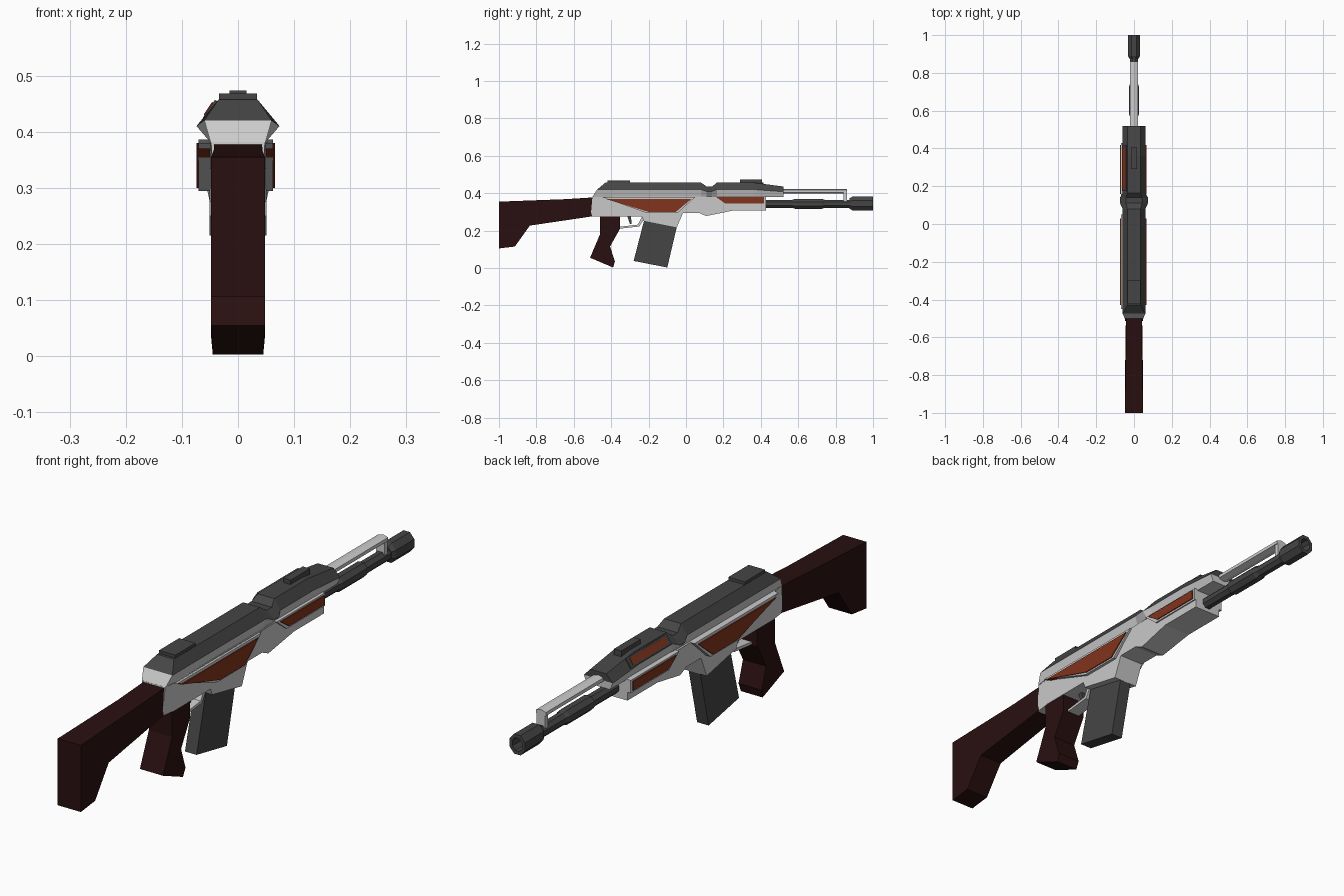
import bpy, bmesh, math

if "Cube" in bpy.data.objects:
    bpy.data.objects.remove(bpy.data.objects["Cube"])


def material(name, rgb):
    m = bpy.data.materials.new(name)
    m.diffuse_color = (*rgb, 1)
    m.use_nodes = True
    m.node_tree.nodes["Principled BSDF"].inputs["Base Color"].default_value = m.diffuse_color
    return m


DARK = material("dark_metal", (0.06, 0.06, 0.06))
LIGHT = material("light_metal", (0.55, 0.55, 0.55))
WOOD = material("dark_wood", (0.022, 0.005, 0.005))
RED = material("rust_red", (0.22, 0.035, 0.012))


def loft(name, rings, mat):
    """Skin equal-length rings of (x, y, z) points and cap both ends."""
    bm = bmesh.new()
    rows = [[bm.verts.new(p) for p in ring] for ring in rings]
    n = len(rows[0])
    for a, b in zip(rows, rows[1:]):
        for i in range(n):
            j = (i + 1) % n
            bm.faces.new((a[i], a[j], b[j], b[i]))
    bm.faces.new(rows[0])
    bm.faces.new(rows[-1])
    bmesh.ops.recalc_face_normals(bm, faces=bm.faces)
    me = bpy.data.meshes.new(name)
    bm.to_mesh(me)
    bm.free()
    me.materials.append(mat)
    ob = bpy.data.objects.new(name, me)
    bpy.context.collection.objects.link(ob)
    return ob


def prism(name, profile, width, mat):
    """Extrude a (y, z) side profile across x; width is a number or f(y, z)."""
    w = width if callable(width) else (lambda y, z: width)
    return loft(name, [[(s * w(y, z), y, z) for y, z in profile] for s in (-1, 1)], mat)


def slab(name, profile, x0, x1, mat):
    return loft(name, [[(x, y, z) for y, z in profile] for x in (x0, x1)], mat)


def box(name, y0, y1, z0, z1, half, mat):
    return prism(name, [(y0, z0), (y1, z0), (y1, z1), (y0, z1)], half, mat)


def tube(name, steps, z, mat, sides=8, sx=1.0):
    """Lathe-like tube along y from (y, radius) steps, flat side up."""
    k = 1 / math.cos(math.pi / sides)
    ang = [2 * math.pi * (i + 0.5) / sides for i in range(sides)]
    return loft(name, [[(sx * r * k * math.cos(a), y, z + r * k * math.sin(a))
                        for a in ang] for y, r in steps], mat)


# Stock and pistol grip
prism("stock", [(-1, .355), (-.65, .368), (-.49, .378), (-.49, .278), (-.835, .227),
                (-.915, .115), (-1, .105)],
      lambda y, z: .048 if y < -.8 else .043, WOOD)
prism("grip", [(-.46, .285), (-.46, .18), (-.513, .055), (-.39, .003), (-.38, .035),
               (-.406, .115), (-.353, .21), (-.353, .285)],
      lambda y, z: .048 if z > .02 else .045, WOOD)

# Receiver body with magazine well and handguard
prism("receiver", [(-.51, .275), (-.5, .382), (-.44, .382), (.428, .382), (.428, .307),
                   (.25, .307), (.107, .278), (.07, .295), (-.016, .295), (-.05, .215),
                   (-.225, .25), (-.235, .275), (-.44, .275)],
      lambda y, z: (.048 if y < -.47 else .057) - (.006 if z < .3 else 0), LIGHT)

# Upper shell: light lower band and dark cover
# station: bottom y, middle y, top y, middle half width, middle z, top half width, top z
stations = [(-.5, -.475, -.43, .060, .42, .035, .457),
            (.08, .08, .08, .060, .42, .035, .457),
            (.11, .11, .11, .074, .41, .042, .436),
            (.14, .14, .14, .074, .41, .042, .436),
            (.165, .165, .165, .060, .42, .035, .457),
            (.36, .36, .36, .060, .42, .035, .457),
            (.52, .52, .52, .060, .408, .033, .436)]
band, cover = [], []
for yb, ym, yt, wm, zm, wt, zt in stations:
    band.append([(-.049, yb, .381), (.049, yb, .381), (wm, ym, zm), (-wm, ym, zm)])
    cover.append([(-wm, ym, zm), (wm, ym, zm), (wt, yt, zt), (-wt, yt, zt)])
loft("upper_band", band, LIGHT)
loft("upper_cover", cover, DARK)
box("rear_sight", -.42, -.3, .45, .468, .034, DARK)
box("front_sight", .29, .405, .45, .473, .015, DARK)

# Side plates with red inlays, thicker on the left
plate = [(-.45, .38), (.05, .38), (-.045, .294), (-.21, .294)]
inlay = [(-.43, .37), (.03, .37), (-.055, .30), (-.2, .30)]
guard_plate = [(.14, .386), (.428, .386), (.428, .338), (.2, .338)]
guard_inlay = [(.16, .38), (.418, .38), (.418, .345), (.21, .345)]
for side, s, out in (("right", 1, .062), ("left", -1, .070)):
    slab(side + "_plate", plate, s * .045, s * out, LIGHT)
    slab(side + "_inlay", inlay, s * .05, s * (out + .004), RED)
    slab(side + "_guard_plate", guard_plate, s * .045, s * out, LIGHT)
    slab(side + "_guard_inlay", guard_inlay, s * .05, s * (out + .004), RED)


# Angled panel on the left of the cover
def tilted(name, y0, y1, t0, t1, lift, mat):
    def ring(y):
        pts = []
        for t, h in ((t0, 0), (t1, 0), (t1, lift), (t0, lift)):
            pts.append((-.060 + .025 * t - .83 * h, y, .42 + .037 * t + .56 * h))
        return pts
    loft(name, [ring(y0), ring(y1)], mat)


tilted("cover_panel_frame", .175, .415, .05, .92, .005, DARK)
tilted("cover_panel", .19, .40, .18, .78, .007, RED)

# Magazine
prism("magazine", [(-.222, .262), (-.048, .225), (-.10, .003), (-.28, .038)], .024, DARK)

# Trigger guard and trigger
prism("trigger_guard", [(-.36, .21), (-.25, .222), (-.225, .26), (-.235, .275),
                        (-.258, .232), (-.36, .22)], .026, LIGHT)
prism("trigger", [(-.315, .28), (-.295, .28), (-.29, .235), (-.3, .235)], .008, DARK)

# Barrel, hollow muzzle and gas tube
tube("barrel", [(.40, .022), (.57, .022), (.585, .027), (.725, .027), (.74, .022), (.89, .022)],
     .343, DARK)
tube("muzzle", [(.875, .028), (.89, .037), (1, .037), (1, .024), (.92, .024)],
     .345, DARK, sx=.86)
tube("gas_tube", [(.5, .011), (.86, .011)], .411, LIGHT, sides=6, sx=1.9)
box("gas_tube_post", .843, .86, .355, .412, .018, LIGHT)
